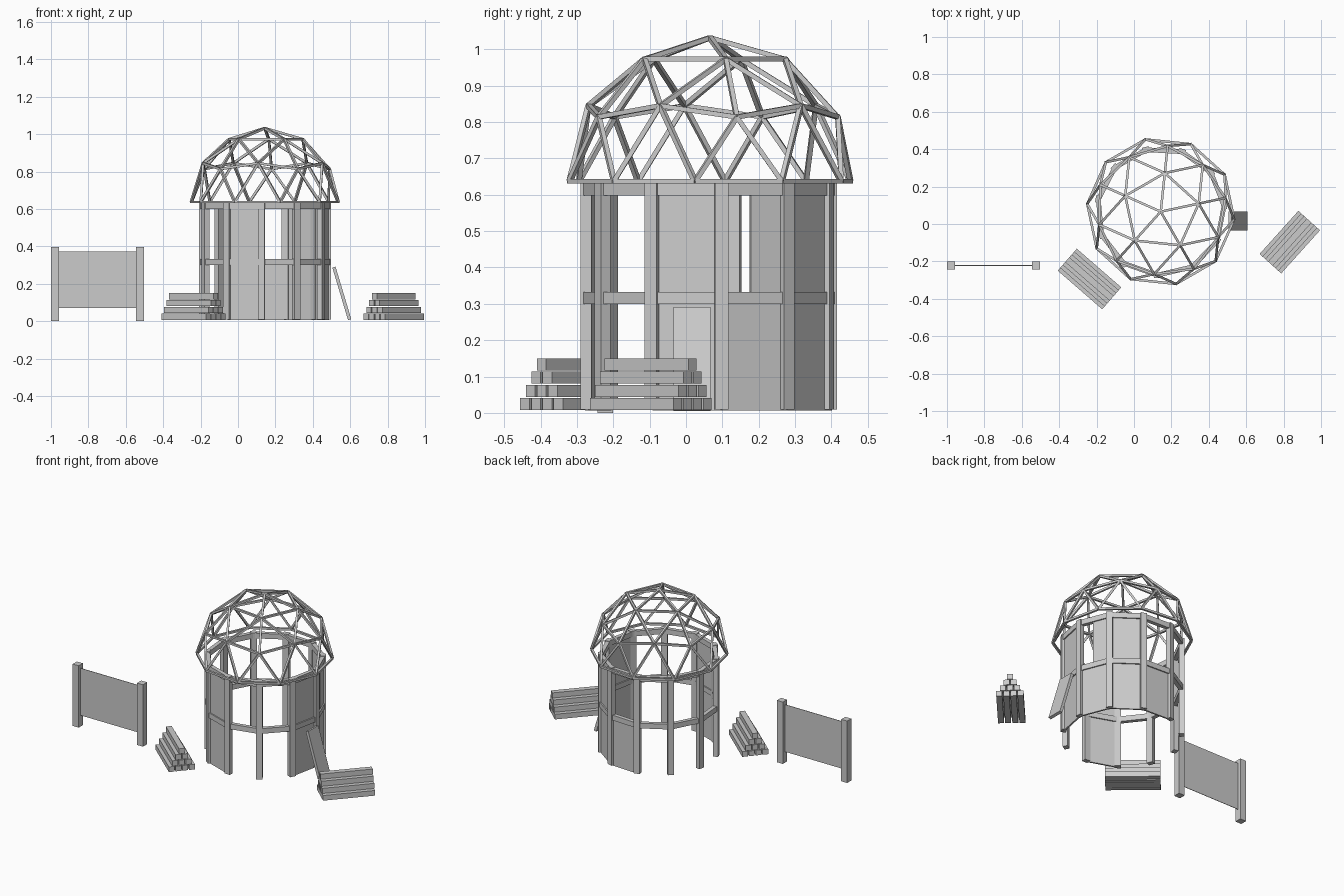
import bpy, bmesh, math
from mathutils import Matrix, Vector

if "Cube" in bpy.data.objects:
    bpy.data.objects.remove(bpy.data.objects["Cube"])

CX, CY, R, SIDES, START = 0.143, 0.066, 0.34, 11, -93.0
STEP = 360 / SIDES


def make_object(name, bm):
    mesh = bpy.data.meshes.new(name)
    bm.to_mesh(mesh)
    bm.free()
    ob = bpy.data.objects.new(name, mesh)
    bpy.context.collection.objects.link(ob)
    return ob


def add_box(bm, centre, size, rot=Matrix.Identity(4)):
    m = Matrix.Translation(centre) @ rot @ Matrix.Diagonal((*size, 1))
    bmesh.ops.create_cube(bm, size=1, matrix=m)


def add_beam(bm, a, b, width, height):
    """Box running from a to b, with its height kept as upright as possible."""
    d = b - a
    x = d.normalized()
    side = Vector((0, 0, 1)).cross(x).normalized()
    up = x.cross(side)
    rot = Matrix((x, side, up)).transposed().to_4x4()
    add_box(bm, (a + b) / 2, (d.length, width, height), rot)


def ring(i, z, r=R):
    a = math.radians(START + i * STEP)
    return Vector((CX + r * math.cos(a), CY + r * math.sin(a), z))


# Upright posts around the hut
bm = bmesh.new()
for i in range(SIDES):
    rot = Matrix.Rotation(math.radians(START + i * STEP), 4, 'Z')
    add_box(bm, ring(i, 0.322), (0.03, 0.037, 0.625), rot)
make_object("hut_posts", bm)

# Middle and top rails
for name, z in (("middle_rails", 0.316), ("top_rails", 0.615)):
    bm = bmesh.new()
    for i in range(SIDES):
        add_beam(bm, ring(i, z), ring(i + 1, z), 0.025, 0.033)
    make_object(name, bm)

# Wall panels: (start bay, end bay, bottom, top)
bm = bmesh.new()
for s, e, z0, z1 in ((-1, 0, 0.006, 0.63), (2, 3, 0.006, 0.63),
                     (3, 4, 0.006, 0.31), (3.45, 4, 0.31, 0.63),
                     (4, 5, 0.006, 0.63), (5, 6, 0.006, 0.31)):
    z = (z0 + z1) / 2
    k = math.floor(s)
    a, b = ring(k, z), ring(k + 1, z)
    add_beam(bm, a.lerp(b, s - k), a.lerp(b, e - k), 0.01, z1 - z0)
make_object("wall_panels", bm)

# Geodesic dome of thin struts, from the upper half of an icosphere
src = bmesh.new()
bmesh.ops.create_icosphere(src, subdivisions=2, radius=0.395)
corner = next(v.co for v in src.verts if abs(v.co.z / 0.395 - 0.447) < 0.02)
turn = math.radians(12) - math.atan2(corner.y, corner.x)
bmesh.ops.rotate(src, verts=src.verts, cent=(0, 0, 0),
                 matrix=Matrix.Rotation(turn, 3, 'Z'))
bmesh.ops.translate(src, verts=src.verts, vec=(CX, CY, 0.637))
bm = bmesh.new()
for e in src.edges:
    a, b = (v.co.copy() for v in e.verts)
    if min(a.z, b.z) > 0.63:
        add_beam(bm, a, b, 0.013, 0.013)
src.free()
make_object("dome_struts", bm)

# Plank panel leaning on the hut
bm = bmesh.new()
add_beam(bm, Vector((0.597, 0.016, 0.008)), Vector((0.513, 0.016, 0.289)), 0.102, 0.018)
make_object("leaning_panel", bm)


# Stacked timber piles: 4, 3, 2, 1 beams
def timber_pile(name, x, y, angle, length):
    bm = bmesh.new()
    for layer in range(4):
        n = 4 - layer
        for j in range(n):
            add_box(bm, (0, (j - (n - 1) / 2) * 0.0405, 0.024 + layer * 0.0365),
                    (length, 0.034, 0.033))
    ob = make_object(name, bm)
    ob.location = (x, y, 0)
    ob.rotation_euler.z = math.radians(angle)


timber_pile("right_timber_pile", 0.833, -0.097, 48, 0.31)
timber_pile("left_timber_pile", -0.238, -0.294, -41, 0.315)

# Free-standing fence section
for name, x in (("fence_post_left", -0.979), ("fence_post_right", -0.524)):
    bm = bmesh.new()
    add_box(bm, (x, -0.222, 0.198), (0.042, 0.042, 0.396))
    make_object(name, bm)
bm = bmesh.new()
add_box(bm, (-0.751, -0.222, 0.222), (0.43, 0.003, 0.302))
make_object("fence_panel", bm)
